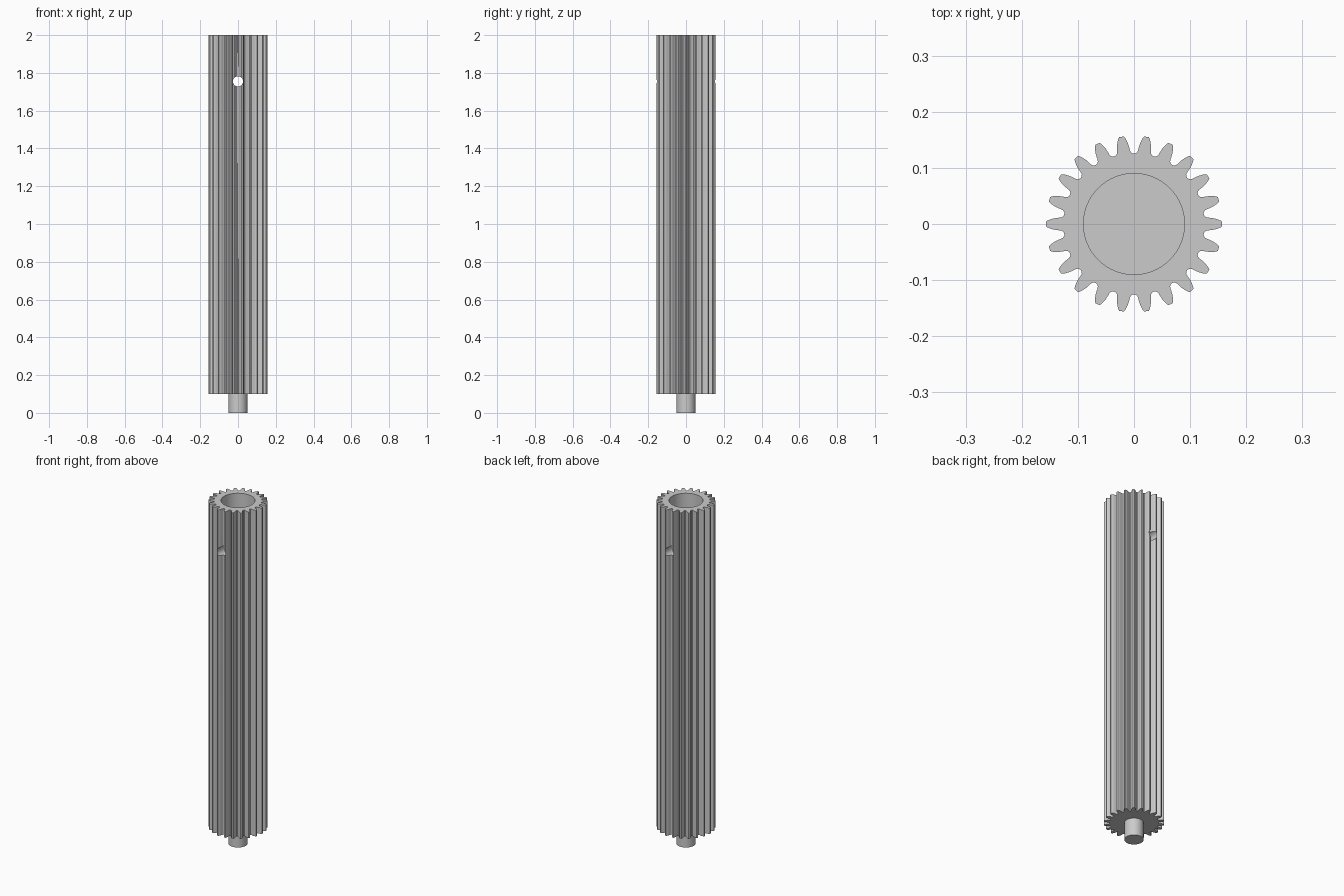
import bpy, bmesh, math

TEETH = 22
TOP, BODY_BOTTOM = 2.0, 0.1
BORE_R, BORE_DEPTH = 0.09, 0.49
PIN_R, PIN_Z = 0.027, 1.755
SPINDLE_R = 0.05

default = bpy.data.objects.get("Cube")
if default:
    bpy.data.objects.remove(default, do_unlink=True)

steel = bpy.data.materials.new("steel_grey")
steel.use_nodes = True
grey = (0.6, 0.6, 0.6, 1)
steel.diffuse_color = grey
steel.node_tree.nodes["Principled BSDF"].inputs["Base Color"].default_value = grey


def cylinder(name, radius, z0, z1, sides=64):
    bpy.ops.mesh.primitive_cylinder_add(vertices=sides, radius=radius, depth=z1 - z0,
                                        location=(0, 0, (z0 + z1) / 2))
    obj = bpy.context.object
    obj.name = name
    obj.data.materials.append(steel)
    return obj


def cut(target, cutter):
    mod = target.modifiers.new("cut", "BOOLEAN")
    mod.operation, mod.solver, mod.object = "DIFFERENCE", "EXACT", cutter
    bpy.context.view_layer.objects.active = target
    bpy.ops.object.modifier_apply(modifier=mod.name)
    bpy.data.objects.remove(cutter, do_unlink=True)


def smooth(obj, angle):
    bpy.ops.object.select_all(action="DESELECT")
    obj.select_set(True)
    bpy.context.view_layer.objects.active = obj
    bpy.ops.object.shade_smooth_by_angle(angle=math.radians(angle))


# Half of one tooth, tip to root: radius and angle from the tooth centre
flank = [(0.157, 0.025), (0.155, 0.037), (0.150, 0.053), (0.143, 0.070), (0.136, 0.081),
         (0.131, 0.088), (0.128, 0.100), (0.126, 0.120)]
tooth = [(r, -a) for r, a in reversed(flank)] + flank + [(0.1255, math.pi / TEETH)]

# Toothed body: outline repeated around the axis and extruded upwards
bm = bmesh.new()
ring = []
for i in range(TEETH):
    for r, a in tooth:
        t = a + i * math.tau / TEETH
        ring.append(bm.verts.new((r * math.cos(t), r * math.sin(t), BODY_BOTTOM)))
base = bm.faces.new(ring)
top = bmesh.ops.extrude_face_region(bm, geom=[base])["geom"]
bmesh.ops.translate(bm, verts=[v for v in top if isinstance(v, bmesh.types.BMVert)],
                    vec=(0, 0, TOP - BODY_BOTTOM))
bmesh.ops.recalc_face_normals(bm, faces=bm.faces)
mesh = bpy.data.meshes.new("toothed_body")
bm.to_mesh(mesh)
bm.free()
mesh.materials.append(steel)
body = bpy.data.objects.new("toothed_body", mesh)
bpy.context.collection.objects.link(body)

# Blind bore from the top, and the cross pin hole from front to back
cut(body, cylinder("bore_cutter", BORE_R, TOP - BORE_DEPTH, TOP + 0.1))
pin = cylinder("pin_hole_cutter", PIN_R, -0.3, 0.3, 32)
pin.location = (0, 0, PIN_Z)
pin.rotation_euler.x = math.pi / 2
bpy.context.view_layer.update()
cut(body, pin)
smooth(body, 25)

# Spindle under the body
spindle = cylinder("spindle", SPINDLE_R, 0, BODY_BOTTOM + 0.01, 48)
smooth(spindle, 30)
